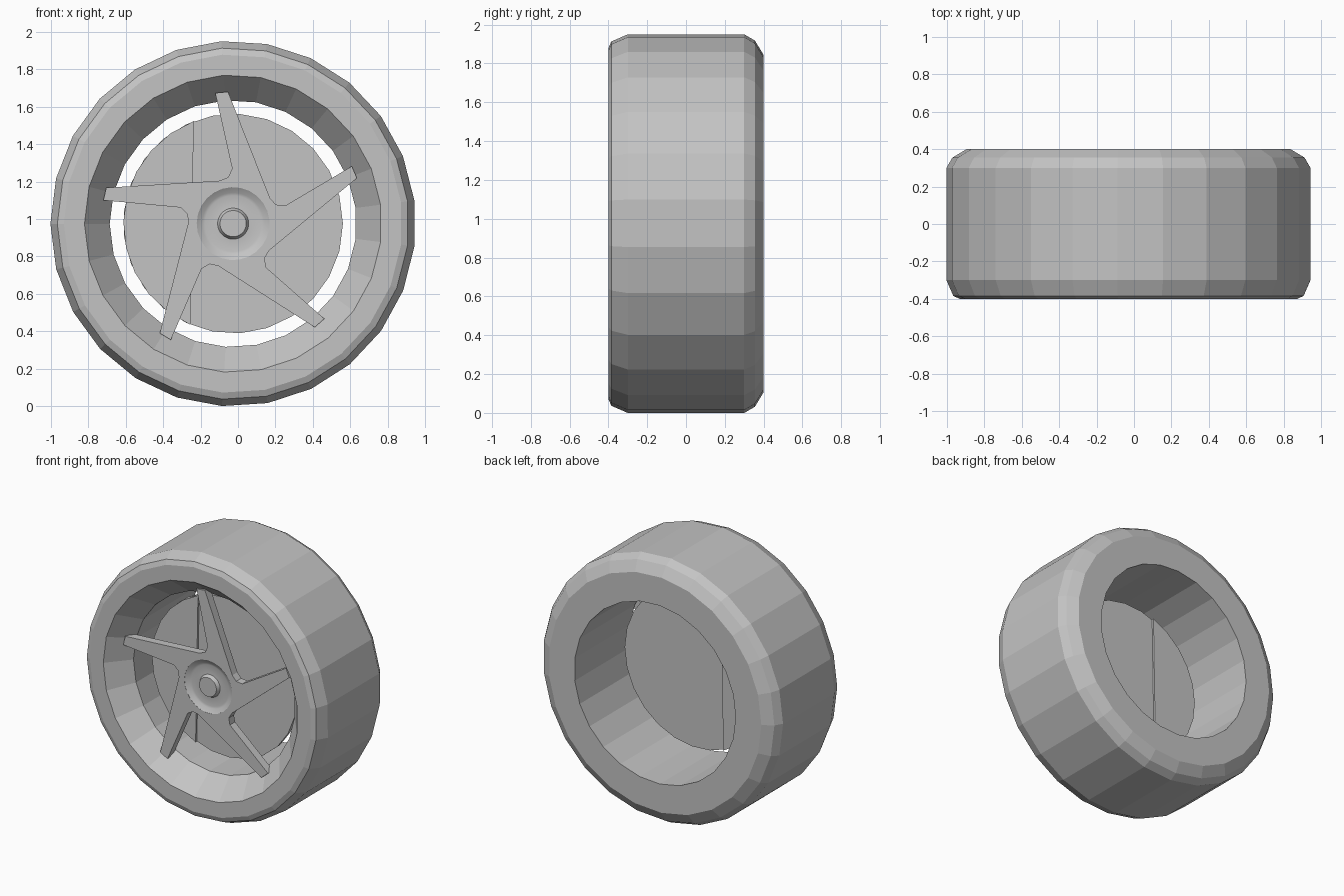
import bpy, bmesh, math

if "Cube" in bpy.data.objects:
    bpy.data.objects.remove(bpy.data.objects["Cube"])

CX, CZ = -0.026, 0.975   # wheel axis
SIDES = 25

grey = bpy.data.materials.new("plain_grey")
grey.use_nodes = True
COLOUR = (0.55, 0.55, 0.55, 1)
grey.diffuse_color = COLOUR
grey.node_tree.nodes["Principled BSDF"].inputs["Base Color"].default_value = COLOUR


def polar(r, degrees):
    a = math.radians(degrees)
    return r * math.cos(a), r * math.sin(a)


def finish(name, bm):
    bmesh.ops.recalc_face_normals(bm, faces=bm.faces[:])
    mesh = bpy.data.meshes.new(name)
    bm.to_mesh(mesh)
    bm.free()
    mesh.materials.append(grey)
    obj = bpy.data.objects.new(name, mesh)
    obj.location = (CX, 0, CZ)
    bpy.context.collection.objects.link(obj)
    return obj


def lathe(name, profile, sides, turn=0.0, closed=False):
    """Spin (radius, y) points about the wheel axis."""
    bm = bmesh.new()
    rings = []
    for r, y in profile:
        count = sides if r > 0 else 1
        ring = []
        for i in range(count):
            x, z = polar(r, turn + 360 * i / sides)
            ring.append(bm.verts.new((x, y, z)))
        rings.append(ring)
    pairs = list(zip(rings, rings[1:]))
    if closed:
        pairs.append((rings[-1], rings[0]))
    for a, b in pairs:
        for i in range(sides):
            j = (i + 1) % sides
            quad = [a[i % len(a)], a[j % len(a)], b[j % len(b)], b[i % len(b)]]
            bm.faces.new(list(dict.fromkeys(quad)))
    return finish(name, bm)


def prism(name, outline, front, back):
    """Extrude an (x, z) outline along the wheel axis."""
    bm = bmesh.new()
    face = bm.faces.new([bm.verts.new((x, front, z)) for x, z in outline])
    out = bmesh.ops.extrude_face_region(bm, geom=[face])
    for v in out["geom"]:
        if isinstance(v, bmesh.types.BMVert):
            v.co.y = back
    return finish(name, bm)


# Tyre with rounded shoulders, tapered front lip and straight bore
lathe("tyre", [(0.977, -0.3), (0.94, -0.385), (0.905, -0.4), (0.795, -0.4),
               (0.66, -0.24), (0.66, 0.4), (0.87, 0.4), (0.945, 0.355),
               (0.977, 0.3)], SIDES, turn=7.3, closed=True)

# Brake disc and the slightly thicker caliper segment on its right side
lathe("brake_disc", [(0, -0.115), (0.587, -0.115), (0.587, -0.085), (0, -0.085)], SIDES)
caliper = [polar(0.587, 111 + 136 * i / 10) for i in range(11)]
prism("brake_caliper", caliper, -0.13, -0.07)

# Five swept spokes joined in one star; the hub sits in its open middle
star = []
for k in range(5):
    for r, a in [(0.24, 35), (0.705, 92.2), (0.705, 97.8), (0.294, 91), (0.25, 96)]:
        star.append(polar(r, a + 72 * k))
bm = bmesh.new()
hole = [polar(0.195, 35 + 360 * i / 25) for i in range(25)]
layers = []
for y in (-0.31, -0.25):
    layers.append([[bm.verts.new((x, y, z)) for x, z in loop] for loop in (star, hole)])
(front_out, front_in), (back_out, back_in) = layers
for outer, inner in layers:
    for k in range(5):
        s = 5 * k
        n = (s + 5) % 25
        # spoke blade with its root, then the web to the next spoke
        bm.faces.new([outer[s], outer[s + 1], outer[s + 2], outer[s + 3],
                      inner[s + 4], inner[s + 3], inner[s + 2], inner[s + 1], inner[s]])
        bm.faces.new([outer[s + 3], outer[s + 4], outer[n], inner[n], inner[s + 4]])
for f, b in ((front_out, back_out), (front_in, back_in)):
    for i in range(25):
        j = (i + 1) % 25
        bm.faces.new([f[i], f[j], b[j], b[i]])
finish("spokes", bm)

# Dished hub with a raised centre cap, and the axle behind it
hub = lathe("hub", [(0, -0.315), (0.07, -0.315), (0.083, -0.29), (0.15, -0.285),
                    (0.165, -0.29), (0.196, -0.31), (0.196, -0.25), (0, -0.25)],
            50, turn=35)
axle = lathe("axle", [(0, -0.26), (0.12, -0.26), (0.12, -0.1), (0, -0.1)], 24)
for obj in (hub, axle):
    bpy.ops.object.select_all(action="DESELECT")
    obj.select_set(True)
    bpy.context.view_layer.objects.active = obj
    bpy.ops.object.shade_smooth_by_angle(angle=math.radians(40))
